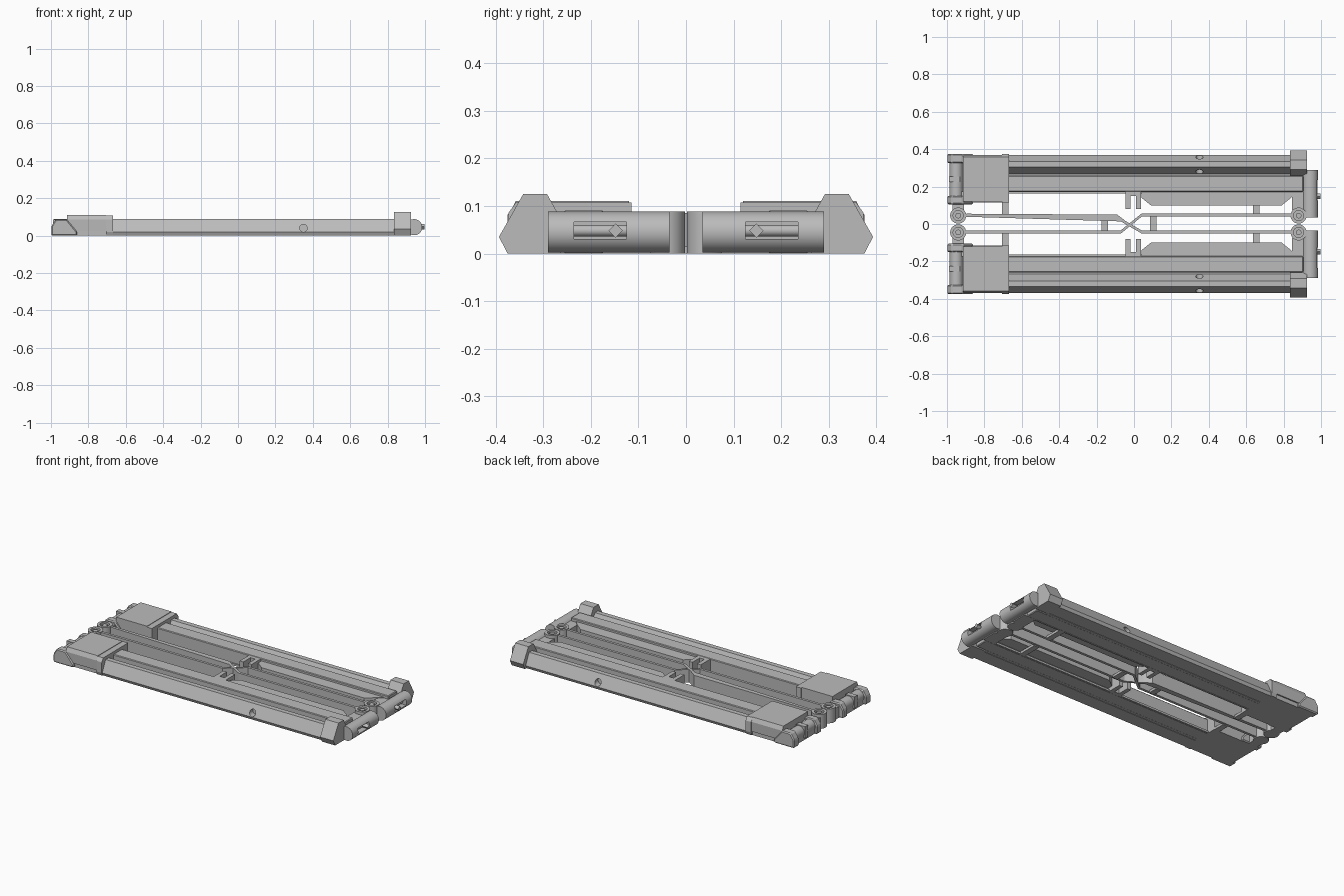
import bpy, bmesh, math
from mathutils import Vector

if "Cube" in bpy.data.objects:
    bpy.data.objects.remove(bpy.data.objects["Cube"])

grey = bpy.data.materials.new("plain grey")
grey.use_nodes = True
grey.diffuse_color = (0.5, 0.5, 0.5, 1)
grey.node_tree.nodes["Principled BSDF"].inputs["Base Color"].default_value = (0.5, 0.5, 0.5, 1)


def prism(name, profile, lo, hi, axis):
    """Extrude a 2D profile along an axis: x takes (y, z), y takes (x, z), z takes (x, y)."""
    place = {"x": lambda a, b, t: (t, a, b),
             "y": lambda a, b, t: (a, t, b),
             "z": lambda a, b, t: (a, b, t)}[axis]
    bm = bmesh.new()
    rings = [[bm.verts.new(place(a, b, t)) for a, b in profile] for t in (lo, hi)]
    n = len(profile)
    for ring in rings:
        bm.faces.new(ring)
    for i in range(n):
        j = (i + 1) % n
        bm.faces.new((rings[0][i], rings[0][j], rings[1][j], rings[1][i]))
    bmesh.ops.recalc_face_normals(bm, faces=bm.faces)
    mesh = bpy.data.meshes.new(name)
    bm.to_mesh(mesh)
    bm.free()
    mesh.materials.append(grey)
    obj = bpy.data.objects.new(name, mesh)
    bpy.context.collection.objects.link(obj)
    return obj


def box(name, x0, x1, y0, y1, z0, z1):
    return prism(name, [(x0, y0), (x1, y0), (x1, y1), (x0, y1)], z0, z1, "z")


def circle(a, b, r, n=28):
    return [(a + r * math.cos(math.tau * i / n), b + r * math.sin(math.tau * i / n)) for i in range(n)]


def smooth(obj):
    bpy.ops.object.select_all(action="DESELECT")
    obj.select_set(True)
    bpy.context.view_layer.objects.active = obj
    bpy.ops.object.shade_smooth_by_angle(angle=math.radians(35))
    return obj


def cut(obj, tool):
    tool.hide_render = True
    tool.hide_set(True)
    mod = obj.modifiers.new("cut", "BOOLEAN")
    mod.operation = "DIFFERENCE"
    mod.object = tool
    mod.solver = "EXACT"


def bevel(obj, width, segments=1):
    mod = obj.modifiers.new("bevel", "BEVEL")
    mod.width = width
    mod.segments = segments
    return obj


def side(s, label):
    def nm(part):
        return label + "_" + part

    def sbox(part, x0, x1, y0, y1, z0, z1):
        return box(nm(part), x0, x1, s * y0, s * y1, z0, z1)

    def sprism(part, profile, x0, x1):
        return prism(nm(part), [(s * y, z) for y, z in profile], x0, x1, "x")

    # outer ridge-shaped rail with a cross hole
    rail = sprism("outer_rail", [(.275, 0), (.36, 0), (.368, .018), (.335, .088),
                                 (.305, .088), (.268, .018)], -.7, .86)
    cut(rail, prism(nm("hole_cutter"), circle(.35, .04, .02), s * .2, s * .45, "y"))
    sprism("rail_core", [(.305, .0), (.33, 0), (.325, .07), (.31, .07)], .3, .4)

    # rail end cap
    sprism("end_cap", [(.265, 0), (.375, 0), (.393, .035), (.342, .125),
                       (.292, .125), (.242, .035)], .835, .925)

    # inner rail, its inner lip and the seam between rails
    bevel(sbox("inner_rail", -.7, .905, .172, .258, 0, .09), .004)
    sbox("inner_lip", -.67, .9, .164, .174, 0, .012)
    sbox("rail_seam", -.67, .84, .255, .272, 0, .01)

    # side flap with chamfered ends and the forked centre tab
    prism(nm("side_flap"), [(.04, s * .172), (.87, s * .172), (.84, s * .14),
                            (.79, s * .1), (.09, s * .1), (.04, s * .14)], .02, .075, "z")
    for i, x in enumerate((-.045, .012)):
        sbox("fork_prong_%d" % i, x, x + .025, .08, .175, 0, .088)
    sbox("fork_base", -.045, .037, .15, .175, 0, .088)

    # low straps between bars and rails
    for i, x in enumerate((-.705, .635)):
        sbox("strap_%d" % i, x, x + .035, .045, .175, 0, .015)

    # raised housing at the left-hand end
    sprism("housing", [(.12, .025), (.368, .025), (.37, .085), (.358, .11), (.12, .11)], -.915, -.705)
    sprism("housing_band", [(.115, 0), (.365, 0), (.373, .02), (.373, .085),
                            (.358, .107), (.115, .107)], -.705, -.668)
    sbox("housing_base", -.98, -.7, .115, .36, 0, .028)

    # sloped outer corner shoe and the inner bracket
    shoe = [(-.998, 0), (-.86, 0), (-.86, .02), (-.915, .087), (-.975, .087), (-.998, .05)]
    for part, y0, y1 in (("corner_shoe", .325, .375), ("inner_bracket", .105, .15)):
        bevel(prism(nm(part), shoe, s * y0, s * y1, "y"), .006)
    smooth(prism(nm("left_roller"), circle(-.95, .047, .036), s * .14, s * .33, "y"))
    sbox("roller_rib", -.99, -.93, .225, .255, .015, .087)

    # rounded roller bar with a slot window and a small axle
    bar = smooth(prism(nm("roller_bar"), circle(.942, .045, .043, 40), s * .035, s * .29, "y"))
    cut(bar, box(nm("slot_cutter"), .93, 1.02, s * .125, s * .235, .03, .066))
    smooth(prism(nm("slot_pin"), circle(.95, .048, .012, 16), s * .12, s * .24, "y"))
    prism(nm("axle_tip"), [(s * .133, .048), (s * .148, .033), (s * .163, .048), (s * .148, .063)],
          .94, .998, "x")

    # hinge knuckles with sunken screw heads
    for i, (x, arm) in enumerate(((-.94, (-.97, -.91)), (.88, (.845, .925)))):
        y = s * .045
        knuckle = smooth(prism(nm("knuckle_%d" % i), circle(x, y, .043), 0, .088, "z"))
        cut(knuckle, prism(nm("knuckle_cutter_%d" % i), circle(x, y, .027), .07, .1, "z"))
        smooth(prism(nm("screw_%d" % i), circle(x, y, .015, 18), .06, .084, "z"))
        sbox("knuckle_arm_%d" % i, arm[0], arm[1], .075, .175, 0, .07)


side(1, "back")
side(-1, "front")


def strip(name, points, width, z0, z1):
    """Upright strip following a path in plan."""
    pts = [Vector(p) for p in points]
    left, right = [], []
    for i, p in enumerate(pts):
        d = (pts[min(i + 1, len(pts) - 1)] - pts[max(i - 1, 0)]).normalized()
        n = Vector((-d.y, d.x)) * width / 2
        left.append(tuple(p + n))
        right.append(tuple(p - n))
    return prism(name, left + right[::-1], z0, z1, "z")


# crossing scissor bars
strip("rising_bar", [(-.91, -.042), (-.07, -.042), (.04, .047), (.85, .047)], .016, .005, .085)
strip("falling_bar", [(-.91, .047), (-.07, .022), (.04, -.042), (.85, -.042)], .016, .005, .085)
prism("falling_bar_taper", [(-.9, .055), (-.09, .05), (-.05, .02), (-.09, .015)], .005, .085, "z")

# low straps under the scissor bars
box("centre_strap", .085, .12, -.04, .045, 0, .015)
box("short_strap", -.175, -.14, -.04, .02, 0, .015)
